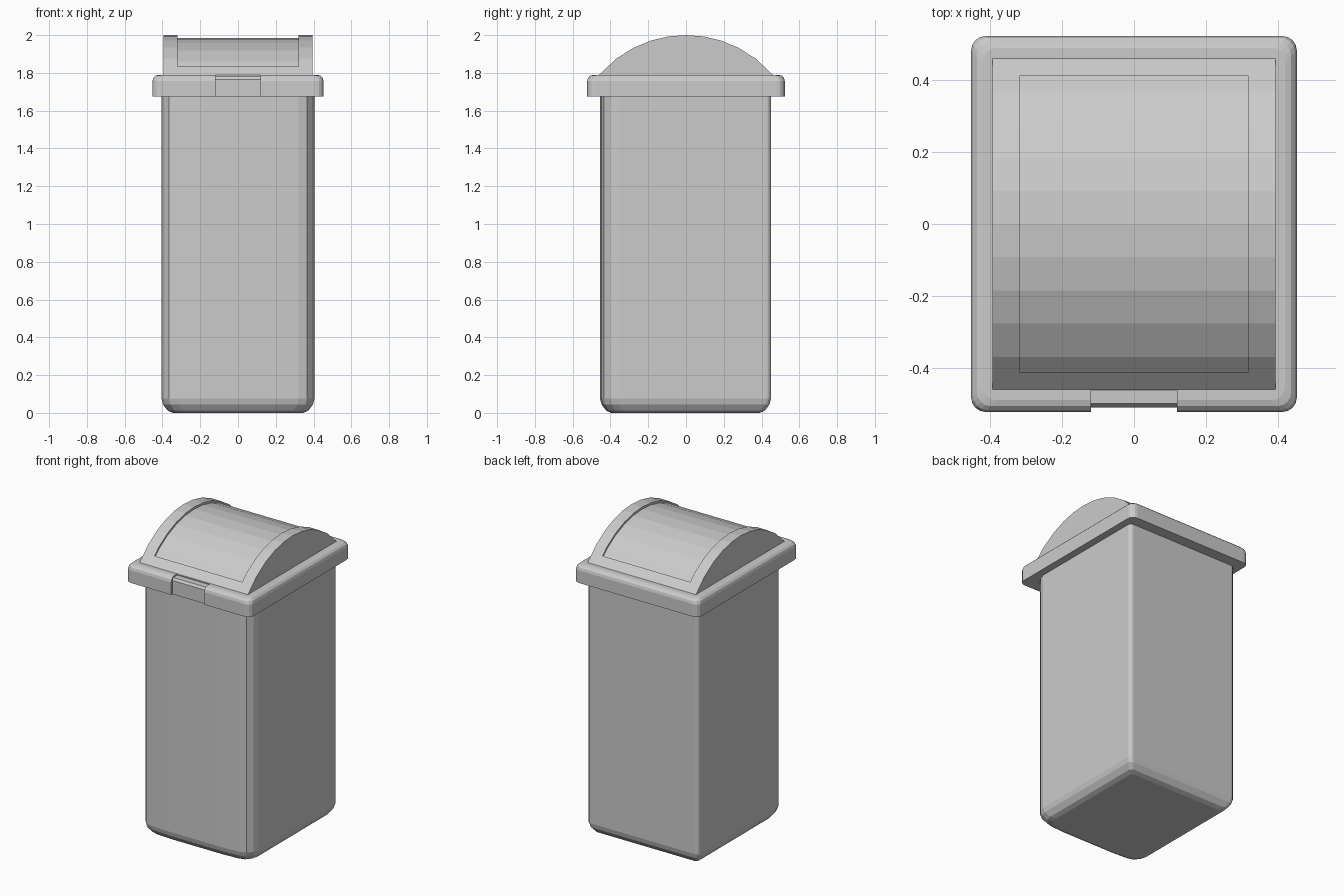
import bpy, bmesh, math

cube = bpy.data.objects.get("Cube")
if cube:
    bpy.data.objects.remove(cube, do_unlink=True)

grey = bpy.data.materials.new("grey plastic")
grey.use_nodes = True
grey.diffuse_color = (0.6, 0.6, 0.6, 1)
grey.node_tree.nodes["Principled BSDF"].inputs["Base Color"].default_value = (0.6, 0.6, 0.6, 1)


def make_object(name, bm):
    bmesh.ops.recalc_face_normals(bm, faces=bm.faces)
    mesh = bpy.data.meshes.new(name)
    bm.to_mesh(mesh)
    bm.free()
    mesh.materials.append(grey)
    obj = bpy.data.objects.new(name, mesh)
    bpy.context.collection.objects.link(obj)
    return obj


def corner(cx, cy, r, start, steps=4):
    """Quarter circle of points, counter-clockwise from the start angle."""
    angles = [math.radians(start + 90 * i / steps) for i in range(steps + 1)]
    return [(cx + r * math.cos(a), cy + r * math.sin(a)) for a in angles]


def loft(name, outline, rings):
    """Stack copies of an outline, each (height, inset), into a solid."""
    hx = max(p[0] for p in outline)
    hy = max(p[1] for p in outline)
    bm = bmesh.new()
    loops = [[bm.verts.new((x * (1 - d / hx), y * (1 - d / hy), z)) for x, y in outline]
             for z, d in rings]
    for low, high in zip(loops, loops[1:]):
        for i in range(len(low)):
            bm.faces.new((low[i - 1], low[i], high[i], high[i - 1]))
    bm.faces.new(loops[0])
    bm.faces.new(loops[-1])
    return make_object(name, bm)


def extrude_x(name, profile, half):
    """Extrude a (y, z) profile to both sides of the middle."""
    bm = bmesh.new()
    left, right = [[bm.verts.new((x, y, z)) for y, z in profile] for x in (-half, half)]
    for i in range(len(left)):
        bm.faces.new((left[i - 1], left[i], right[i], right[i - 1]))
    bm.faces.new(left)
    bm.faces.new(right)
    return make_object(name, bm)


def cut(target, cutter):
    mod = target.modifiers.new("cut", 'BOOLEAN')
    mod.operation = 'DIFFERENCE'
    mod.solver = 'EXACT'
    mod.object = cutter
    cutter.hide_render = True
    cutter.hide_set(True)
    cutter.display_type = 'WIRE'


# Bin body: tight back corners, softly bowed front, rounded base
front = [(0.2, -0.455), (0.32, -0.448), (0.365, -0.435), (0.393, -0.4), (0.405, -0.36)]
body_outline = ([(-x, y) for x, y in reversed(front)] + front
                + corner(0.38, 0.425, 0.025, 0, 3) + corner(-0.38, 0.425, 0.025, 90, 3))
loft("bin_body", body_outline,
     [(0, 0.06), (0.012, 0.032), (0.045, 0.008), (0.075, 0), (1.69, 0)])

# Lid rim with a rounded upper edge
rim_outline = []
for sx, sy, start in ((1, 1, 0), (-1, 1, 90), (-1, -1, 180), (1, -1, 270)):
    rim_outline += corner(sx * 0.413, sy * 0.483, 0.04, start)
rim = loft("lid_rim", rim_outline,
           [(1.675, 0), (1.757, 0), (1.774, 0.005), (1.785, 0.016), (1.79, 0.033)])

# Shallow finger notch in the front of the rim
notch = extrude_x("notch_cutter", [(-0.6, 1.6), (-0.511, 1.6), (-0.511, 1.765),
                                   (-0.5, 1.78), (-0.461, 1.781), (-0.461, 1.9), (-0.6, 1.9)], 0.12)
cut(rim, notch)

# Arched lid
HALF, BASE, RISE = 0.462, 1.788, 0.212
RADIUS = (HALF ** 2 + RISE ** 2) / (2 * RISE)


def arch(drop=0):
    ys = [HALF * (i / 5 - 1) for i in range(11)]
    return [(y, BASE + RISE - drop - RADIUS + math.sqrt(RADIUS ** 2 - y * y)) for y in ys]


dome = extrude_x("arched_lid", arch(), 0.394)

# Recessed flap panel across the arch, trimmed short of both ends
END = 0.412
lowered = arch(0.014)
t = (HALF - END) / (HALF / 5)
end_z = lowered[0][1] + t * (lowered[1][1] - lowered[0][1])
panel = [(-END, end_z)] + lowered[1:-1] + [(END, end_z), (END, 2.2), (-END, 2.2)]
cut(dome, extrude_x("flap_cutter", panel, 0.319))
